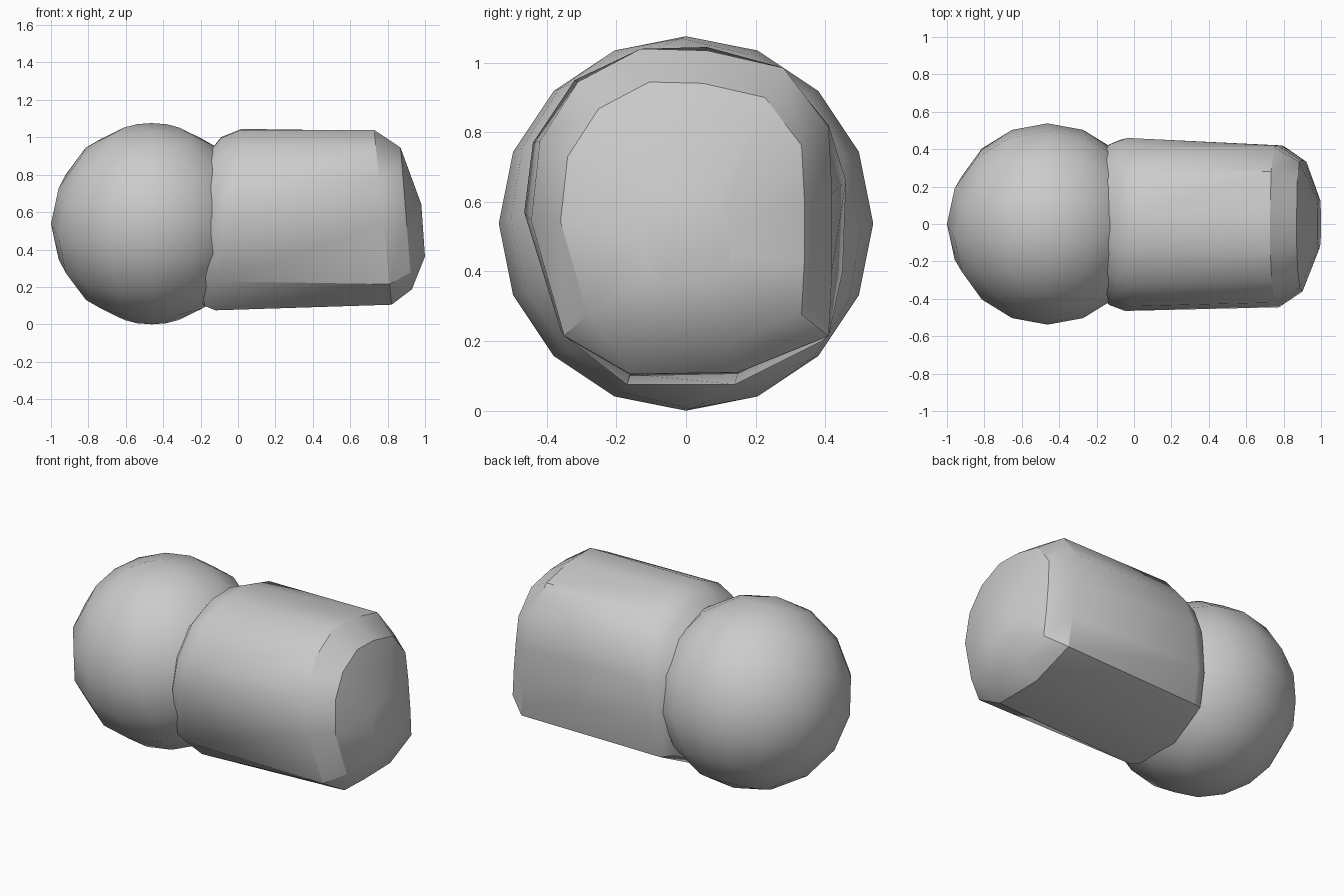
import bpy, bmesh, math
from mathutils import Matrix, Vector

if "Cube" in bpy.data.objects:
    bpy.data.objects.remove(bpy.data.objects["Cube"], do_unlink=True)

grey = bpy.data.materials.new("plain grey")
grey.use_nodes = True
COLOUR = (0.6, 0.6, 0.6, 1)
grey.diffuse_color = COLOUR
grey.node_tree.nodes["Principled BSDF"].inputs["Base Color"].default_value = COLOUR


def finish(bm, name, angle):
    """Turn a bmesh into a smooth-shaded object in the grey material."""
    bmesh.ops.recalc_face_normals(bm, faces=bm.faces)
    mesh = bpy.data.meshes.new(name)
    bm.to_mesh(mesh)
    bm.free()
    mesh.materials.append(grey)
    obj = bpy.data.objects.new(name, mesh)
    bpy.context.collection.objects.link(obj)
    bpy.ops.object.select_all(action="DESELECT")
    obj.select_set(True)
    bpy.context.view_layer.objects.active = obj
    bpy.ops.object.shade_smooth_by_angle(angle=math.radians(angle))


# Ball: coarse sphere with its poles leaning forward
bm = bmesh.new()
bmesh.ops.create_uvsphere(bm, u_segments=16, v_segments=8, radius=0.538)
lean = Matrix.Rotation(math.radians(22.5), 3, "X")
for v in bm.verts:
    v.co = lean @ v.co + Vector((-0.462, 0, 0.538))
finish(bm, "ball", 40)

# Capsule cross-sections (y, z): rounder by the ball, flat-backed at the far end
NEAR = [(-.13, .48), (.06, .485), (.28, .42), (.41, .26), (.46, .1), (.45, -.16),
        (.39, -.36), (.14, -.485), (-.17, -.485), (-.36, -.33),
        (-.465, .01), (-.44, .21), (-.32, .39)]
FAR = [(-.13, .475), (.06, .47), (.28, .42), (.41, .25), (.42, .06), (.42, -.16),
       (.41, -.35), (.15, -.455), (-.16, -.46), (-.35, -.35),
       (-.445, -.02), (-.42, .21), (-.31, .38)]
# Each ring: section, x, scale, lean of x with height, centre z
RINGS = [(NEAR, -.25, .6, .1, .55), (NEAR, -.135, .93, .1, .55),
         (NEAR, -.05, 1, .145, .56), (FAR, .775, 1, -.1, .565),
         (FAR, .9, .81, -.08, .56), (FAR, .99, .3, -.07, .5)]

bm = bmesh.new()
loops = []
for section, x, s, tilt, cz in RINGS:
    loops.append([bm.verts.new((x + tilt * z * s, y * s, cz + z * s)) for y, z in section])
n = len(NEAR)
for a, b in zip(loops, loops[1:]):
    for i in range(n):
        j = (i + 1) % n
        bm.faces.new((a[i], a[j], b[j], b[i]))
for end in (loops[0], loops[-1]):
    bm.faces.new(end)
finish(bm, "capsule_body", 33)
